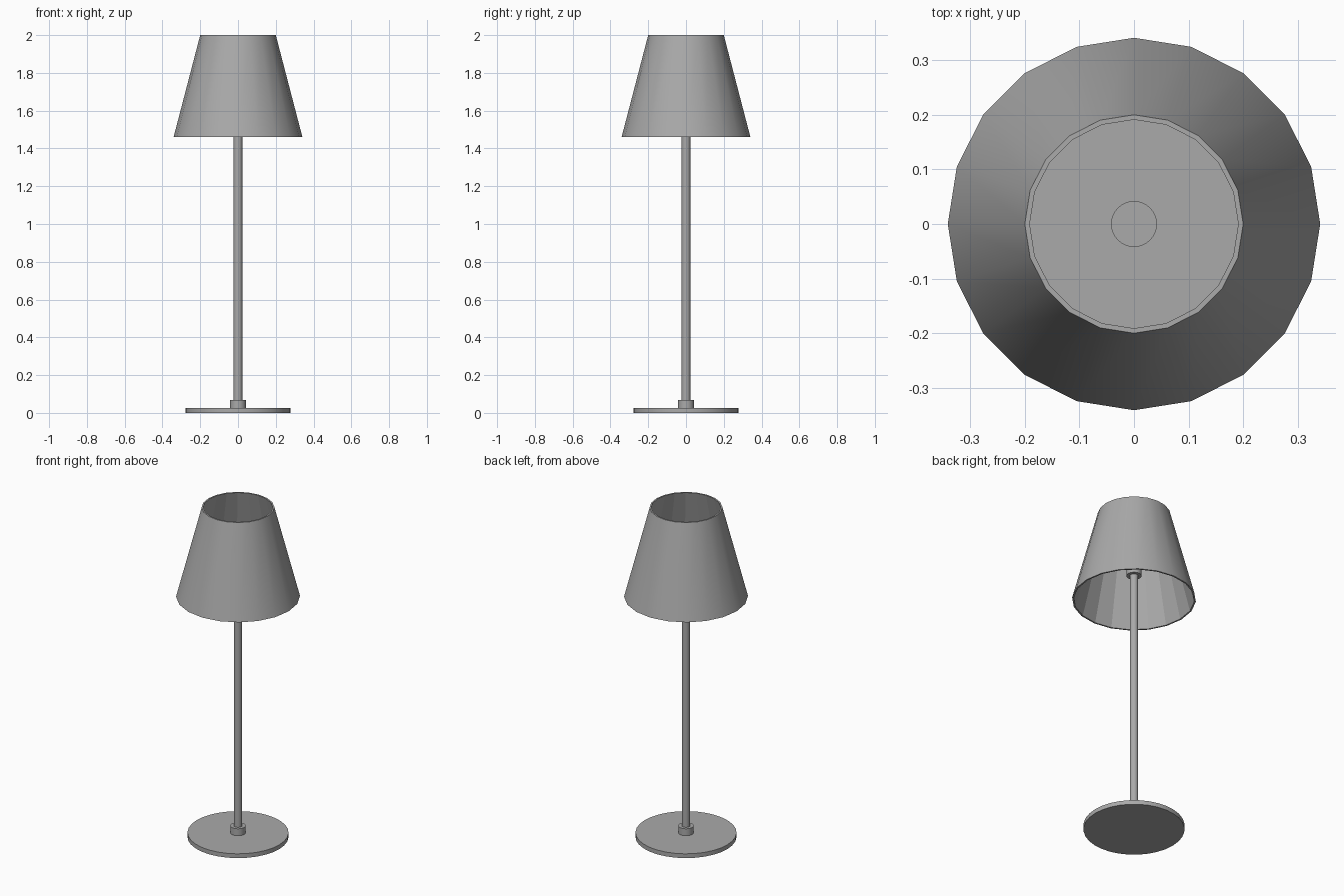
import bpy
import bmesh
from math import cos, sin, pi, radians

cube = bpy.data.objects.get("Cube")
if cube:
    bpy.data.objects.remove(cube, do_unlink=True)

grey = bpy.data.materials.new("plain grey")
grey.use_nodes = True
colour = (0.4, 0.4, 0.4, 1)
grey.diffuse_color = colour
grey.node_tree.nodes["Principled BSDF"].inputs["Base Color"].default_value = colour


def finish(obj):
    obj.data.materials.append(grey)
    return obj


def cylinder(name, radius, bottom, top, sides=32):
    """Upright capped cylinder between two heights."""
    bpy.ops.mesh.primitive_cylinder_add(
        vertices=sides, radius=radius, depth=top - bottom,
        location=(0, 0, (bottom + top) / 2))
    obj = bpy.context.object
    obj.name = name
    bpy.ops.object.shade_smooth_by_angle(angle=radians(30))
    return finish(obj)


def lampshade(name, profile, sides):
    """Closed wall turned round the z axis; outside smooth, rest faceted."""
    bm = bmesh.new()
    rings = [[bm.verts.new((r * cos(2 * pi * i / sides), r * sin(2 * pi * i / sides), z))
              for i in range(sides)] for r, z in profile]
    for k, lower in enumerate(rings):
        upper = rings[(k + 1) % len(rings)]
        for i in range(sides):
            j = (i + 1) % sides
            face = bm.faces.new((lower[i], lower[j], upper[j], upper[i]))
            face.smooth = k == 0
    bmesh.ops.recalc_face_normals(bm, faces=bm.faces)
    mesh = bpy.data.meshes.new(name)
    bm.to_mesh(mesh)
    bm.free()
    obj = bpy.data.objects.new(name, mesh)
    bpy.context.collection.objects.link(obj)
    return finish(obj)


# Foot and stem
cylinder("base", 0.278, 0, 0.026)
cylinder("stem", 0.023, 0.026, 1.63)

# Matching collars at both ends of the stem
cylinder("lower_collar", 0.042, 0.026, 0.068)
cylinder("upper_collar", 0.042, 1.61, 1.652)

# Tapered shade, open at both ends: outer bottom, outer top, inner top, inner bottom
lampshade("shade", [(0.341, 1.46), (0.2, 2), (0.191, 2), (0.332, 1.46)], 20)
